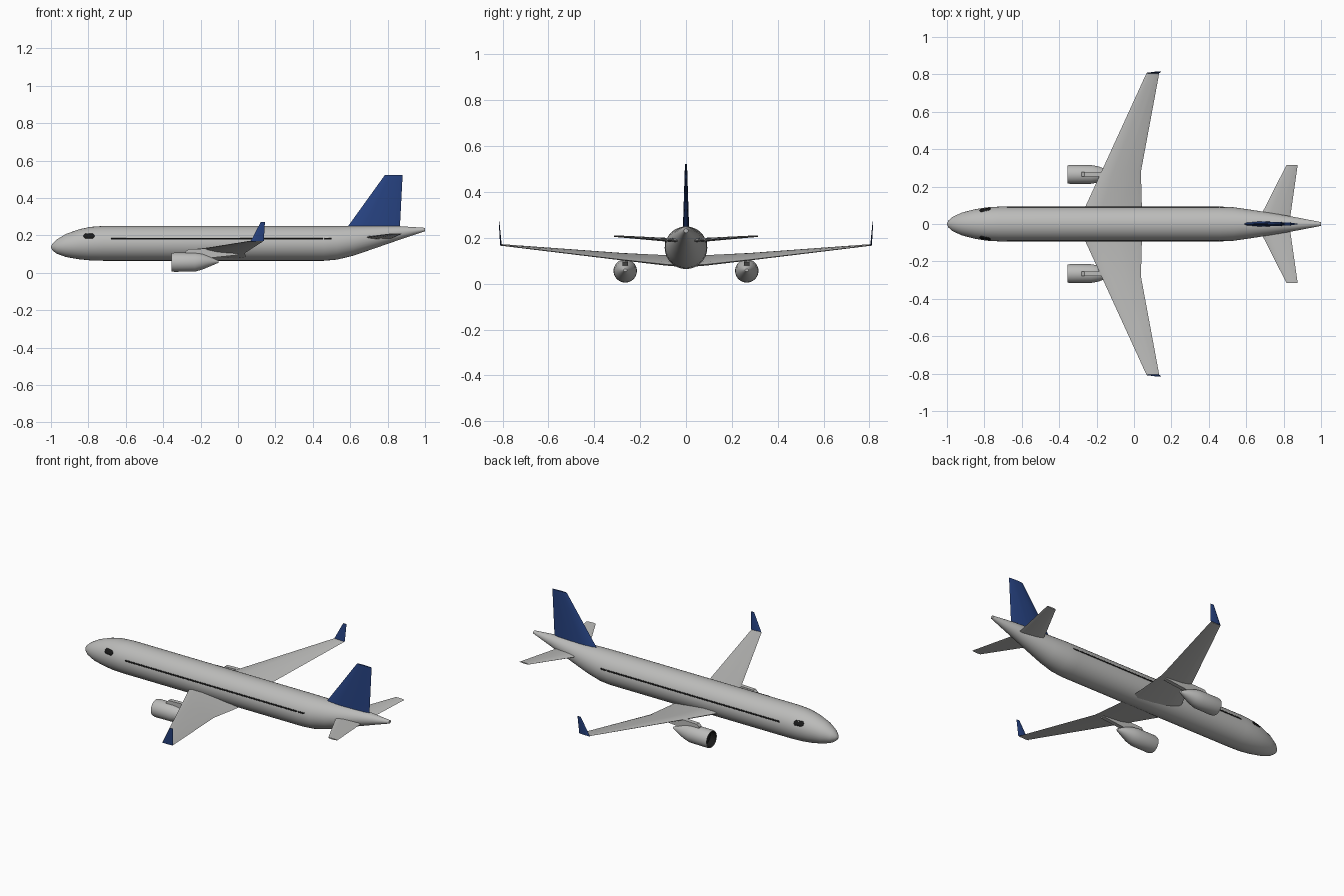
import bpy, bmesh, math
from mathutils import Vector

cube = bpy.data.objects.get("Cube")
if cube:
    bpy.data.objects.remove(cube, do_unlink=True)


def material(name, rgb):
    m = bpy.data.materials.new(name)
    m.use_nodes = True
    m.diffuse_color = (*rgb, 1)
    m.node_tree.nodes["Principled BSDF"].inputs["Base Color"].default_value = (*rgb, 1)
    return m


GREY = material("light grey paint", (0.5, 0.5, 0.49))
BLUE = material("navy blue paint", (0.02, 0.055, 0.22))
DARK = material("dark glass", (0.01, 0.01, 0.01))


def loft(name, rings, mats, dark_spans=0):
    """Skin closed rings of points; the first spans and start cap may be dark."""
    bm = bmesh.new()
    loops = [[bm.verts.new(p) for p in ring] for ring in rings]
    n = len(loops[0])
    for i, (a, b) in enumerate(zip(loops, loops[1:])):
        for k in range(n):
            f = bm.faces.new((a[k], a[(k + 1) % n], b[(k + 1) % n], b[k]))
            f.material_index = int(i < dark_spans)
    bm.faces.new(loops[0]).material_index = int(dark_spans > 0)
    bm.faces.new(loops[-1])
    bmesh.ops.recalc_face_normals(bm, faces=bm.faces[:])
    return finish(name, bm, mats)


def finish(name, bm, mats):
    mesh = bpy.data.meshes.new(name)
    bm.to_mesh(mesh)
    bm.free()
    for m in mats:
        mesh.materials.append(m)
    obj = bpy.data.objects.new(name, mesh)
    bpy.context.collection.objects.link(obj)
    bpy.ops.object.select_all(action="DESELECT")
    obj.select_set(True)
    bpy.context.view_layer.objects.active = obj
    bpy.ops.object.shade_smooth_by_angle(angle=math.radians(35))
    return obj


def oval(x, top, bottom, half, yc=0, n=32):
    zc, rz = (top + bottom) / 2, (top - bottom) / 2
    return [(x, yc + half * math.cos(t), zc + rz * math.sin(t))
            for t in (2 * math.pi * k / n for k in range(n))]


def foil(le, te, thick, axis):
    """Wing section between leading and trailing edge, thickened along axis."""
    le, te, axis = Vector(le), Vector(te), Vector(axis)
    shape = [(0, 0), (0.05, 0.5), (0.3, 1), (0.6, 0.85), (0.9, 0.5), (1, 0)]
    upper = [le.lerp(te, u) + axis * thick * h / 2 for u, h in shape]
    lower = [le.lerp(te, u) - axis * thick * h / 2 for u, h in shape[-2:0:-1]]
    return upper + lower


# Fuselage: x, top, bottom, half width
BODY = [(-1, 0.14, 0.134, 0.003), (-0.993, 0.155, 0.12, 0.018),
        (-0.97, 0.177, 0.102, 0.038), (-0.92, 0.207, 0.084, 0.061),
        (-0.85, 0.232, 0.072, 0.079), (-0.79, 0.245, 0.066, 0.089),
        (-0.72, 0.25, 0.064, 0.093), (0.46, 0.25, 0.064, 0.093),
        (0.53, 0.25, 0.07, 0.09), (0.62, 0.25, 0.092, 0.077),
        (0.73, 0.25, 0.13, 0.06), (0.86, 0.249, 0.175, 0.037),
        (1, 0.24, 0.222, 0.01)]
loft("fuselage", [oval(*s) for s in BODY], [GREY])


def skin_y(x, z):
    """Half width of the fuselage skin at a given station and height."""
    for a, b in zip(BODY, BODY[1:]):
        if a[0] <= x <= b[0]:
            u = (x - a[0]) / (b[0] - a[0])
            _, top, bot, half = (p + (q - p) * u for p, q in zip(a, b))
            d = (z - (top + bot) / 2) / ((top - bot) / 2)
            return half * math.sqrt(max(0, 1 - d * d))


def skin_patch(name, x0, x1, z0, z1, side, cut):
    """Thin dark panel laid on the skin, with its end edges shortened by cut."""
    bm = bmesh.new()
    cols = []
    for x, c in ((x0, cut), (x0 + cut, 0), (x1 - cut, 0), (x1, cut)):
        zs = [z0 + c + (z1 - z0 - 2 * c) * k / 3 for k in range(4)]
        cols.append([bm.verts.new((x, side * (skin_y(x, z) + 0.0015), z)) for z in zs])
    for a, b in zip(cols, cols[1:]):
        for k in range(3):
            quad = (a[k], b[k], b[k + 1], a[k + 1])
            bm.faces.new(quad if side < 0 else quad[::-1])
    obj = finish(name, bm, [DARK])
    solid = obj.modifiers.new("thickness", "SOLIDIFY")
    solid.thickness = 0.003


UP, SIDE = (0, 0, 1), (0, 1, 0)
for s, label in ((1, "far"), (-1, "near")):
    # Windows
    skin_patch(label + "_cabin_windows", -0.68, 0.455, 0.177, 0.185, s, 0.002)
    skin_patch(label + "_aft_windows", 0.46, 0.5, 0.177, 0.185, s, 0.002)
    skin_patch(label + "_cockpit_window", -0.825, -0.768, 0.184, 0.21, s, 0.008)

    # Main wing, winglet and tailplane
    loft(label + "_wing", [
        foil((-0.302, 0, 0.115), (0.043, 0, 0.078), 0.04, UP),
        foil((-0.26, s * 0.093, 0.118), (0.042, s * 0.093, 0.085), 0.034, UP),
        foil((-0.174, s * 0.28, 0.13), (0.037, s * 0.28, 0.105), 0.022, UP),
        foil((0.067, s * 0.807, 0.17), (0.135, s * 0.807, 0.168), 0.007, UP)], [GREY])
    loft(label + "_winglet", [
        foil((0.067, s * 0.807, 0.167), (0.138, s * 0.807, 0.17), 0.007, SIDE),
        foil((0.122, s * 0.815, 0.272), (0.144, s * 0.815, 0.272), 0.003, SIDE)], [BLUE])
    loft(label + "_tailplane", [
        foil((0.655, 0, 0.186), (0.83, 0, 0.186), 0.02, UP),
        foil((0.815, s * 0.315, 0.208), (0.875, s * 0.315, 0.208), 0.007, UP)], [GREY])

    # Engine nacelle with a recessed dark intake, and its pylon
    y = s * 0.265
    nacelle = [(-0.315, 0.1, 0.012, 0.044), (-0.353, 0.101, 0.011, 0.045),
               (-0.355, 0.104, 0.008, 0.048), (-0.34, 0.107, 0.005, 0.051),
               (-0.23, 0.107, 0.006, 0.05), (-0.19, 0.102, 0.017, 0.043),
               (-0.145, 0.085, 0.036, 0.026), (-0.105, 0.065, 0.053, 0.008)]
    loft(label + "_engine", [oval(*n, yc=y) for n in nacelle], [GREY, DARK], 1)
    loft(label + "_pylon", [[(x, y + dy * 0.012, z)
                             for dy, z in ((-1, lo), (1, lo), (1, hi), (-1, hi))]
                            for x, lo, hi in ((-0.28, 0.09, 0.112), (-0.265, 0.09, 0.126),
                                              (-0.14, 0.08, 0.13), (0, 0.095, 0.11))], [GREY])

# Tail fin
loft("tail_fin", [
    foil((0.575, 0, 0.23), (0.865, 0, 0.23), 0.028, SIDE),
    foil((0.785, 0, 0.522), (0.88, 0, 0.522), 0.009, SIDE)], [BLUE])
